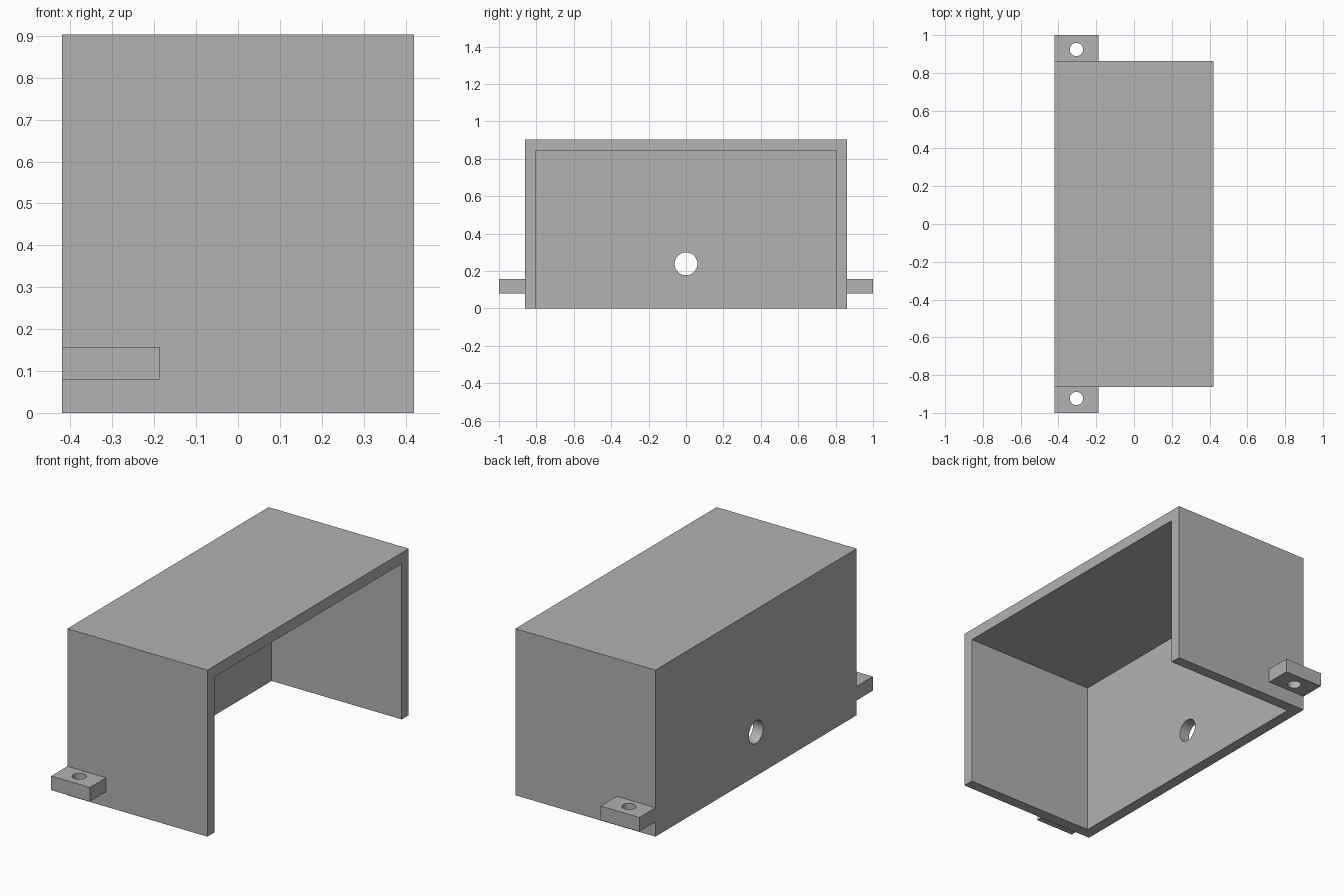
import bpy
import math

cube = bpy.data.objects.get("Cube")
if cube:
    bpy.data.objects.remove(cube, do_unlink=True)

grey = bpy.data.materials.new("plain grey")
grey.use_nodes = True
grey.diffuse_color = (0.445, 0.445, 0.445, 1)
grey.node_tree.nodes["Principled BSDF"].inputs["Base Color"].default_value = grey.diffuse_color


def box(name, low, high):
    centre = [(a + b) / 2 for a, b in zip(low, high)]
    bpy.ops.mesh.primitive_cube_add(size=1, location=centre)
    obj = bpy.context.object
    obj.name = name
    obj.scale = [b - a for a, b in zip(low, high)]
    bpy.ops.object.transform_apply(location=True, rotation=True, scale=True)
    obj.data.materials.append(grey)
    return obj


def drill(name, radius, centre, rotation=(0, 0, 0)):
    bpy.ops.mesh.primitive_cylinder_add(vertices=48, radius=radius, depth=0.3,
                                        location=centre, rotation=rotation)
    obj = bpy.context.object
    obj.name = name
    obj.data.materials.append(grey)
    return obj


def cut(target, cutter):
    cutter.hide_render = True
    mod = target.modifiers.new("cut", "BOOLEAN")
    mod.operation = "DIFFERENCE"
    mod.solver = "EXACT"
    mod.object = cutter
    bpy.ops.object.select_all(action="DESELECT")
    target.select_set(True)
    bpy.context.view_layer.objects.active = target
    bpy.ops.object.modifier_apply(modifier=mod.name)
    bpy.data.objects.remove(cutter, do_unlink=True)
    bpy.ops.object.shade_smooth_by_angle(angle=math.radians(30))


HALF_X, HALF_Y, HEIGHT, WALL = 0.42, 0.862, 0.903, 0.06

# Cover: a roof and three walls, open below and on the +x side
cover = box("cover", (-HALF_X, -HALF_Y, 0), (HALF_X, HALF_Y, HEIGHT))
cut(cover, box("cavity", (WALL - HALF_X, WALL - HALF_Y, -1),
               (1, HALF_Y - WALL, HEIGHT - WALL)))

# Cable hole through the long wall
cut(cover, drill("cable_hole", 0.061, (-HALF_X, 0, 0.238), (0, math.pi / 2, 0)))

# Mounting tabs with screw holes on both end walls
for name, side in (("front_tab", -1), ("back_tab", 1)):
    ys = sorted((side * HALF_Y, side))
    tab = box(name, (-HALF_X, ys[0], 0.08), (-0.188, ys[1], 0.157))
    cut(tab, drill("screw_hole", 0.035, (-0.305, side * 0.924, 0.12)))
